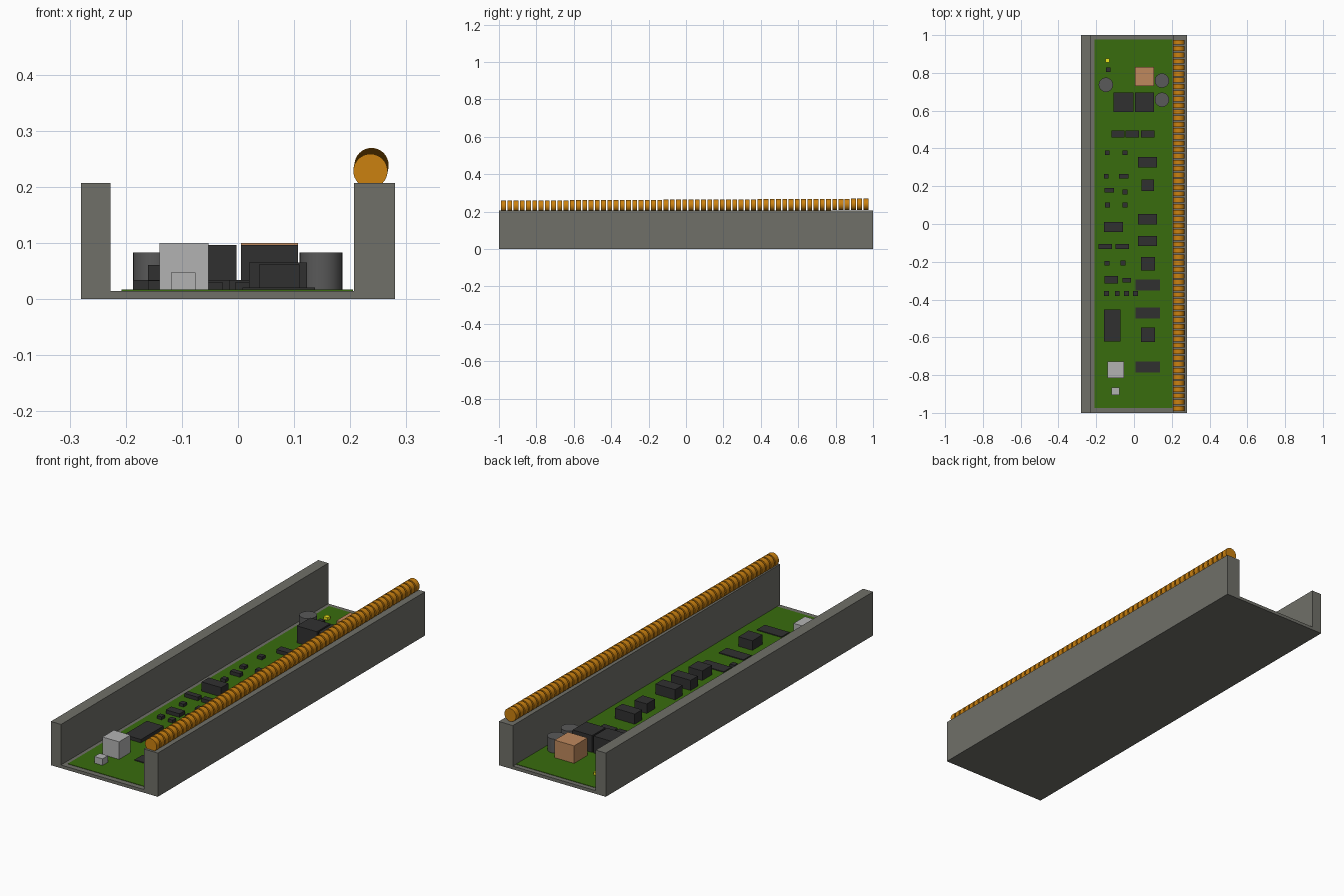
import bpy, math

if "Cube" in bpy.data.objects:
    bpy.data.objects.remove(bpy.data.objects["Cube"])


def material(name, rgb):
    m = bpy.data.materials.new(name)
    m.diffuse_color = (*rgb, 1)
    m.use_nodes = True
    m.node_tree.nodes["Principled BSDF"].inputs["Base Color"].default_value = m.diffuse_color
    return m


CASE = material("case_grey", (0.16, 0.16, 0.14))
GREEN = material("board_green", (0.04, 0.15, 0.004))
BLACK = material("chip_black", (0.03, 0.03, 0.03))
CAN = material("can_grey", (0.1, 0.1, 0.1))
SILVER = material("silver", (0.45, 0.45, 0.45))
COPPER = material("copper", (0.52, 0.25, 0.11))
AMBER = material("amber", (0.6, 0.22, 0.005))
YELLOW = material("yellow", (0.85, 0.8, 0.01))
TOP = 0.017  # board surface


def finish(name, mat):
    o = bpy.context.object
    o.name = name
    o.data.materials.append(mat)
    return o


def box(name, x0, x1, y0, y1, z0, z1, mat):
    bpy.ops.mesh.primitive_cube_add(size=1, location=((x0 + x1) / 2, (y0 + y1) / 2, (z0 + z1) / 2))
    bpy.context.object.scale = (x1 - x0, y1 - y0, z1 - z0)
    bpy.ops.object.transform_apply(location=False, rotation=False, scale=True)
    return finish(name, mat)


def cylinder(name, r, depth, loc, mat, rot=(0, 0, 0)):
    bpy.ops.mesh.primitive_cylinder_add(vertices=32, radius=r, depth=depth, location=loc, rotation=rot)
    bpy.ops.object.shade_smooth_by_angle()
    return finish(name, mat)


# Channel-shaped case, extruded from a U profile
profile = [(-.28, 0), (.28, 0), (.28, .207), (.207, .207), (.207, .015),
           (-.227, .015), (-.227, .207), (-.28, .207)]
n = len(profile)
verts = [(x, y, z) for y in (-1, 1) for x, z in profile]
faces = [tuple(range(n)), tuple(range(2 * n - 1, n - 1, -1))]
faces += [(i, i + n, (i + 1) % n + n, (i + 1) % n) for i in range(n)]
mesh = bpy.data.meshes.new("case_channel")
mesh.from_pydata(verts, [], faces)
mesh.materials.append(CASE)
bpy.context.collection.objects.link(bpy.data.objects.new("case_channel", mesh))

# Circuit board
box("circuit_board", -.208, .205, -.975, .978, .012, TOP, GREEN)

# Row of contact discs along the right wall, rising slightly to the back
COUNT = 59
for i in range(COUNT):
    t = i / (COUNT - 1)
    cylinder("contact_disc", .0305, .026, (.236 + .002 * t, -.976 + 1.938 * t, .2285 + .0105 * t),
             AMBER, (math.pi / 2, 0, 0))

# Tall chips in the right column: x0, x1, y0, y1, top
for c in [(.02, .123, .3, .355, .065), (.04, .105, .175, .236, .062),
          (.02, .123, -.003, .053, .065), (.02, .123, -.117, -.063, .065),
          (.037, .11, -.247, -.175, .062), (.037, .11, -.626, -.549, .062),
          (-.16, -.058, -.043, .01, .061)]:
    box("tall_chip", *c[:4], TOP - .002, c[4], BLACK)

# Low flat chips on the right and the processor on the left
for y in (-.323, -.471, -.756):
    box("flat_chip", .008, .137, y - .029, y + .029, TOP - .002, .021, BLACK)
box("processor", -.16, -.072, -.623, -.453, TOP - .002, .033, BLACK)

# Medium components: x0, x1, y0, y1
for c in [(-.12, -.05, .458, .495), (-.045, .027, .458, .495), (.037, .108, .458, .495),
          (-.187, -.117, -.133, -.106), (-.098, -.027, -.133, -.106),
          (-.157, -.085, -.316, -.276), (-.06, -.015, -.311, -.285),
          (-.079, -.029, .241, .265), (-.157, -.106, .166, .19)]:
    box("resistor_pack", *c, TOP - .002, .034, BLACK)

# Tiny components: centre x, y
for x, y in [(-.137, .817), (-.142, .377), (-.048, .377), (-.147, .253), (-.048, .17),
             (-.14, .1), (-.048, .1), (-.143, -.208), (-.058, -.207),
             (-.146, -.368), (-.088, -.368), (-.04, -.368), (.008, -.368)]:
    box("small_component", x - .0125, x + .0125, y - .0125, y + .0125, TOP - .002, .031, BLACK)

# Power section at the back
box("indicator_lamp", -.151, -.129, .855, .877, TOP - .002, .03, YELLOW)
box("copper_coil_block", .005, .107, .73, .83, TOP - .002, .1, COPPER)
for x0, x1 in ((-.108, -.003), (.005, .107)):
    box("power_inductor", x0, x1, .594, .695, TOP - .002, .097, BLACK)
for x, y in ((-.149, .737), (.148, .759), (.148, .658)):
    cylinder("capacitor", .038, .083 - TOP, (x, y, (.083 + TOP) / 2), CAN)

# Connectors at the front
box("large_connector", -.14, -.053, -.814, -.729, TOP - .002, .1, SILVER)
box("small_connector", -.119, -.076, -.905, -.865, TOP - .002, .048, SILVER)
